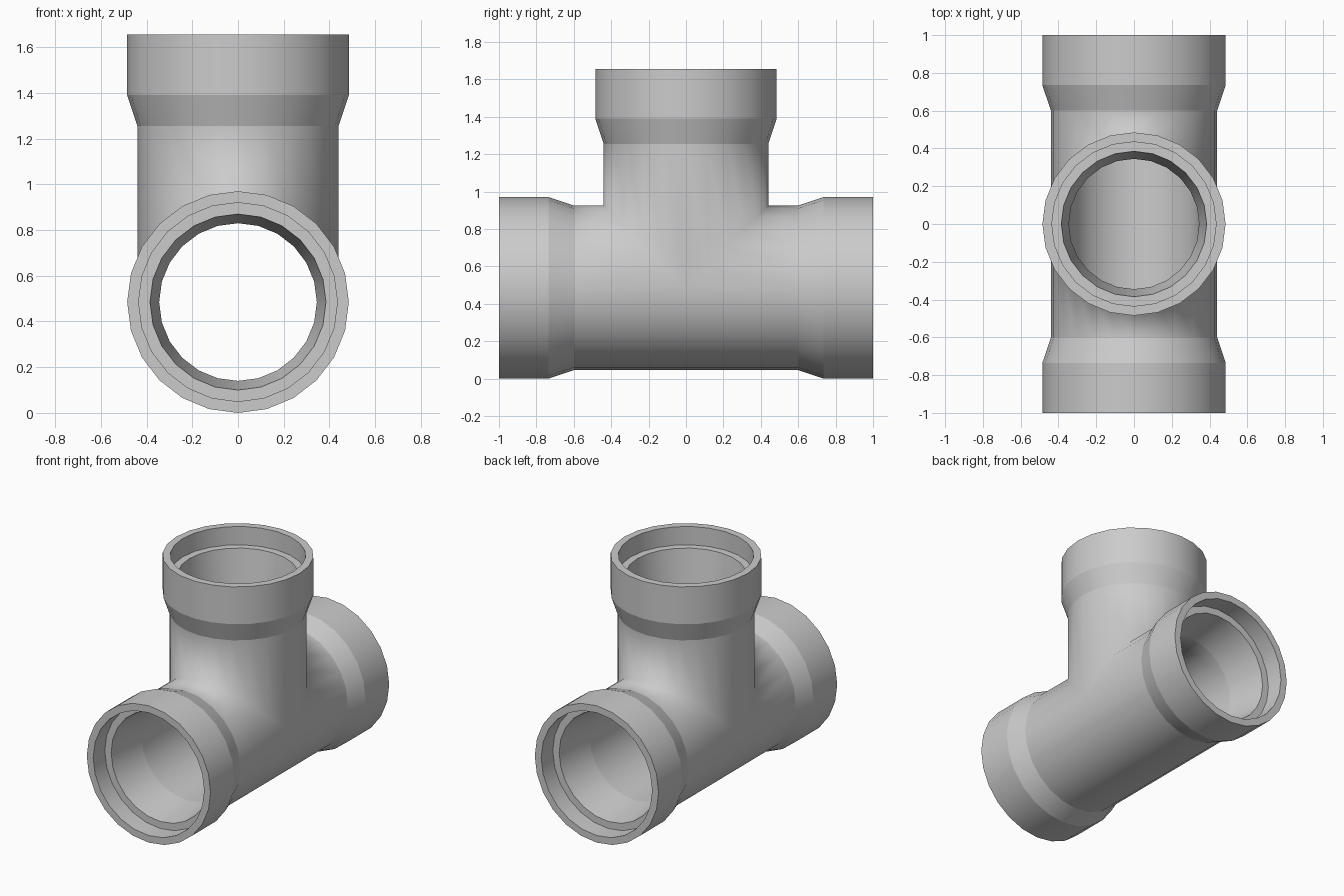
import bpy, bmesh
from math import sin, cos, tau

if "Cube" in bpy.data.objects:
    bpy.data.objects.remove(bpy.data.objects["Cube"])

SIDES = 24
C = 0.485                      # height of the main axis
R_BODY, R_SOCKET, R_SEAT, R_LIP, R_BORE = 0.44, 0.485, 0.435, 0.385, 0.345

bm = bmesh.new()
sharp_loops = []


def arm(length, place, mitre):
    """One socketed arm; its inner ends are mitred against the other arms."""
    profile = [(R_BODY, None), (R_BODY, length - 0.40), (R_SOCKET, length - 0.265),
               (R_SOCKET, length), (R_SEAT, length), (R_SEAT, length - 0.13),
               (R_LIP, length - 0.13), (R_BORE, length - 0.42), (R_BORE, None)]
    rings = []
    for r, d in profile:
        ring = []
        for i in range(SIDES):
            u, v = r * sin(tau * i / SIDES), r * cos(tau * i / SIDES)
            ring.append(bm.verts.new(place(u, v, mitre(v) if d is None else d)))
        rings.append(ring)
    for a, b in zip(rings, rings[1:]):
        for i in range(SIDES):
            j = (i + 1) % SIDES
            bm.faces.new((a[i], a[j], b[j], b[i])).smooth = True
    # crisp edges at each change of profile
    for ring in rings[1:-1]:
        for i in range(SIDES):
            bm.edges.get((ring[i], ring[(i + 1) % SIDES])).smooth = False


# front and back arms of the run, then the upright branch
for s in (-1, 1):
    arm(1.0, lambda u, v, d, s=s: (u, s * d, C + v), lambda v: max(0.0, v))
arm(1.17, lambda u, v, d: (u, v, C + d), abs)

# weld the mitred joints into one watertight shell
bmesh.ops.remove_doubles(bm, verts=bm.verts[:], dist=1e-4)
bmesh.ops.recalc_face_normals(bm, faces=bm.faces[:])

mesh = bpy.data.meshes.new("pipe_tee")
bm.to_mesh(mesh)
bm.free()
bpy.context.collection.objects.link(bpy.data.objects.new("pipe_tee", mesh))
